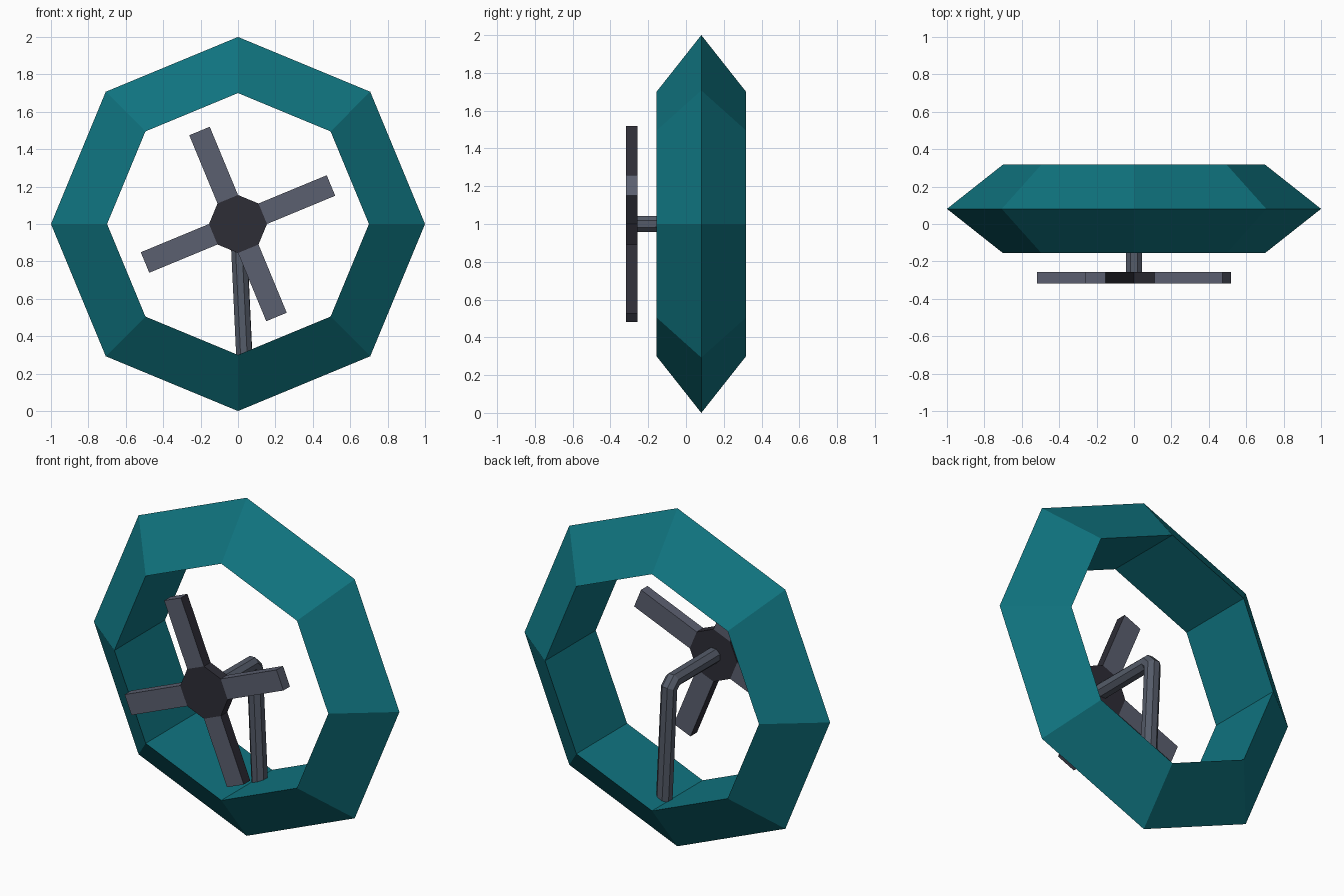
import bpy, bmesh, math
from mathutils import Vector, Matrix

if "Cube" in bpy.data.objects:
    bpy.data.objects.remove(bpy.data.objects["Cube"])


def material(name, rgb):
    m = bpy.data.materials.new(name)
    m.diffuse_color = (*rgb, 1)
    m.use_nodes = True
    m.node_tree.nodes["Principled BSDF"].inputs["Base Color"].default_value = m.diffuse_color
    return m


teal = material("teal", (0.005, 0.175, 0.215))
grey = material("blade grey", (0.105, 0.115, 0.16))
dark = material("hub dark", (0.027, 0.026, 0.037))
steel = material("pipe steel", (0.09, 0.105, 0.14))

CENTRE = Vector((0, 0, 1))


def finish(bm, name, *mats):
    bmesh.ops.recalc_face_normals(bm, faces=bm.faces[:])
    me = bpy.data.meshes.new(name)
    bm.to_mesh(me)
    bm.free()
    for m in mats:
        me.materials.append(m)
    ob = bpy.data.objects.new(name, me)
    bpy.context.collection.objects.link(ob)
    return ob


def polar(r, y, deg):
    a = math.radians(deg)
    return CENTRE + Vector((r * math.cos(a), y, r * math.sin(a)))


# Octagonal ring with a triangular cross-section
bm = bmesh.new()
section = [(1.0, 0.081), (0.7, -0.156), (0.7, 0.318)]
rings = [[bm.verts.new(polar(r, y, 45 * k)) for r, y in section] for k in range(8)]
for k in range(8):
    a, b = rings[k], rings[(k + 1) % 8]
    for j in range(3):
        i = (j + 1) % 3
        bm.faces.new((a[j], a[i], b[i], b[j]))
finish(bm, "outer_ring", teal)

# Fan: octagonal hub with every second side extruded into a blade
bm = bmesh.new()
FRONT, BACK = -0.318, -0.257
front = [bm.verts.new(polar(0.155, FRONT, 45 * k)) for k in range(8)]
back = [bm.verts.new(polar(0.155, BACK, 45 * k)) for k in range(8)]
bm.faces.new(front)
bm.faces.new(back)
sides = [bm.faces.new((front[k], front[(k + 1) % 8], back[(k + 1) % 8], back[k]))
         for k in range(8)]
for f in bm.faces:
    f.material_index = 1
for k in (0, 2, 4, 6):
    out = polar(1, 0, 22.5 + 45 * k) - CENTRE
    across = Vector((-out.z, 0, out.x))
    new = bmesh.ops.extrude_discrete_faces(bm, faces=[sides[k]])["faces"][0]
    bmesh.ops.translate(bm, verts=new.verts[:], vec=out * (0.538 - 0.155 * math.cos(math.pi / 8)))
    new.normal_update()
    new.material_index = 0
    for e in new.edges:
        for f in e.link_faces:
            if f is new:
                continue
            f.normal_update()
            # the edges of the two upright blades are dark
            edge = abs(f.normal.dot(across)) > 0.9
            f.material_index = 1 if edge and k in (2, 6) else 0
finish(bm, "fan", grey, dark)

# Bent support pipe from the hub down to the ring
cu = bpy.data.curves.new("support_pipe", 'CURVE')
cu.dimensions = '3D'
cu.bevel_depth = 0.046
cu.bevel_resolution = 2
cu.use_fill_caps = True
path = [(0, -0.26, 1), (0, 0.12, 1), (0.002, 0.155, 0.965), (0.034, 0.155, 0.29)]
sp = cu.splines.new('POLY')
sp.points.add(len(path) - 1)
sp.use_smooth = False
for p, co in zip(sp.points, path):
    p.co = (*co, 1)
    p.tilt = math.radians(22.5)
cu.materials.append(steel)
bpy.context.collection.objects.link(bpy.data.objects.new("support_pipe", cu))
